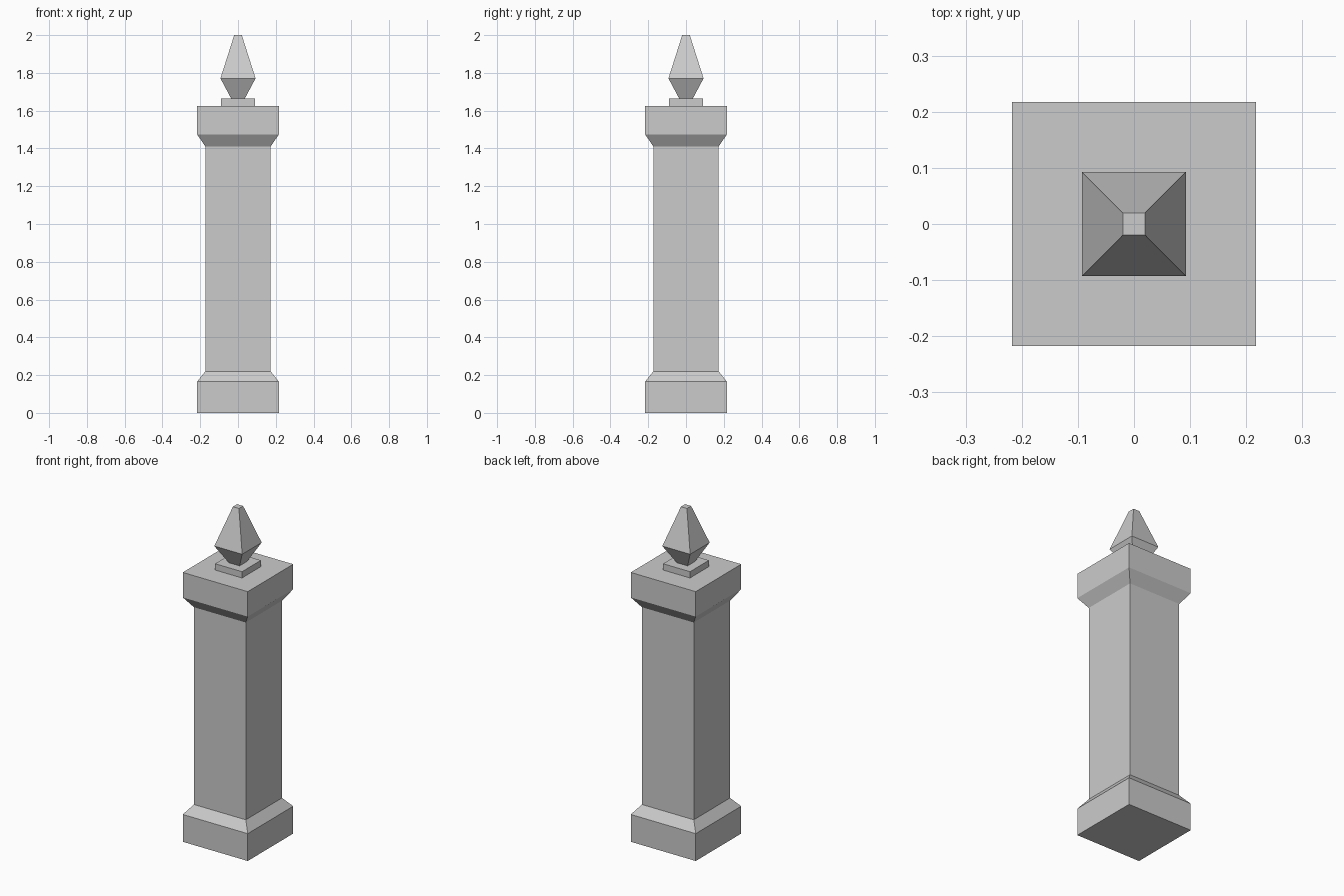
import bpy, bmesh

if "Cube" in bpy.data.objects:
    bpy.data.objects.remove(bpy.data.objects["Cube"])


def square_loft(name, profile):
    """Stack square rings given as (half width, height) and skin them."""
    bm = bmesh.new()
    rings = [[bm.verts.new((sx * h, sy * h, z))
              for sx, sy in ((-1, -1), (1, -1), (1, 1), (-1, 1))]
             for h, z in profile]
    for low, high in zip(rings, rings[1:]):
        for i in range(4):
            j = (i + 1) % 4
            bm.faces.new((low[i], low[j], high[j], high[i]))
    bm.faces.new(rings[0][::-1])
    bm.faces.new(rings[-1])
    mesh = bpy.data.meshes.new(name)
    bm.to_mesh(mesh)
    bm.free()
    obj = bpy.data.objects.new(name, mesh)
    bpy.context.collection.objects.link(obj)
    return obj


# Pillar: foot block, sloped shoulder, shaft, flared neck, cap block
square_loft("pillar", [(0.217, 0), (0.217, 0.165), (0.173, 0.22),
                       (0.173, 1.411), (0.217, 1.475), (0.217, 1.626)])

# Small plinth under the finial
square_loft("finial_plinth", [(0.09, 1.626), (0.09, 1.664)])

# Faceted spear-shaped finial
square_loft("finial", [(0.036, 1.664), (0.093, 1.771), (0.02, 2.0)])
